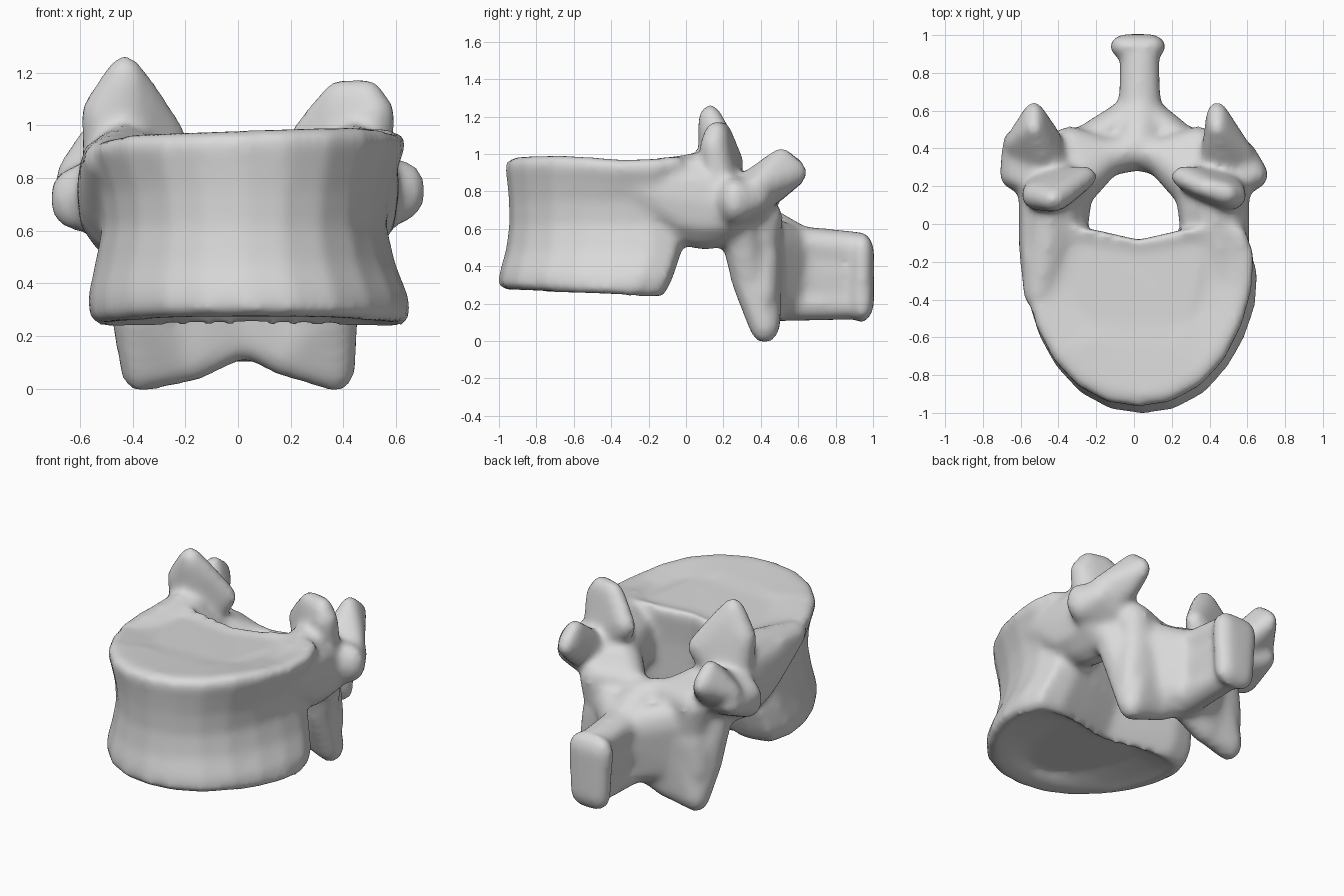
import bpy, bmesh, math
from mathutils import Vector

if "Cube" in bpy.data.objects:
    bpy.data.objects.remove(bpy.data.objects["Cube"], do_unlink=True)

bone = bpy.data.materials.new("bone grey")
bone.use_nodes = True
grey = (0.7, 0.7, 0.7, 1)
bone.diffuse_color = grey
bone.node_tree.nodes["Principled BSDF"].inputs["Base Color"].default_value = grey

bm = bmesh.new()


def hull(*blobs):
    """Convex hull wrapped around ellipsoids given as (centre, radii)."""
    part = bmesh.new()
    for centre, radii in blobs:
        made = bmesh.ops.create_icosphere(part, subdivisions=2, radius=1)
        for v in made["verts"]:
            v.co = Vector(c + k * r for c, k, r in zip(centre, v.co, radii))
    out = bmesh.ops.convex_hull(part, input=part.verts[:])
    bmesh.ops.delete(part, geom=[g for g in out["geom_interior"]
                                 if isinstance(g, bmesh.types.BMVert)], context="VERTS")
    mesh = bpy.data.meshes.new("part")
    part.to_mesh(mesh)
    part.free()
    bm.from_mesh(mesh)
    bpy.data.meshes.remove(mesh)


def ball(x, y, z, r, ry=None, rz=None):
    return (x, y, z), (r, ry or r, rz or r)


# Vertebral body: heart-shaped outline lofted through a waisted profile
half = [(0, -.99), (.17, -.965), (.33, -.88), (.46, -.74), (.55, -.56), (.605, -.36),
        (.62, -.17), (.57, -.02), (.42, .01), (.22, -.03)]
outline = half + [(0, -.08)] + [(-x, y) for x, y in half[:0:-1]]
profile = [(.32, .45), (.28, .8), (.26, .92), (.29, .985), (.36, .985), (.48, .92),
           (.62, .87), (.75, .89), (.86, .95), (.92, .99), (.96, .985), (.98, .93),
           (.965, .6)]
rings = []
for z, s in profile:
    low = max(0, (.5 - z) / .25)
    high = max(0, (z - .7) / .28)
    wall = .29 <= z <= .96
    ring = []
    for x, y in outline:
        front = max(0, min(1, (-.2 - y) / .5))
        px = x * s + .025 + .025 * low
        # The front wall is less waisted than the sides
        depth = s + (1 - s) * .55 * front if wall else s
        py = -.25 + (y + .25) * depth + front * (.025 * high - .025 * low)
        py -= low * .13 * (1 - front)
        dip = max(0, 1 - ((py + .3) / .3) ** 2)
        pz = z - low * .05 * (py + .75) + high * (.035 * px - .03 * dip)
        ring.append(bm.verts.new((px, py, pz)))
    rings.append(ring)
n = len(outline)
for a, b in zip(rings, rings[1:]):
    for i in range(n):
        j = (i + 1) % n
        bm.faces.new((a[i], a[j], b[j], b[i]))
bm.faces.new(rings[0][::-1])
bm.faces.new(rings[-1])

for s in (-1, 1):
    left = s > 0
    # Pedicle joining the body to the arch
    hull(ball(s * .5, -.36, .87, .09, .1, .08), ball(s * .46, -.24, .82, .14, .1, .12),
         ball(s * .45, -.08, .77, .17, .13, .22), ball(s * .43, .08, .75, .19, .13, .26))
    hull(ball(s * .43, -.04, .75, .19, .1, .24), ball(s * .43, .1, .74, .19, .12, .26),
         ball(s * .41, .24, .71, .21, .12, .2))
    # Superior articular process
    if left:
        crest = ball(.49, .16, 1.09, .07, .07, .09), ball(.39, .19, 1.09, .08, .06, .09)
    else:
        crest = ball(-.43, .13, 1.17, .08, .07, .1), ball(-.38, .17, 1.1, .09, .07, .09)
    hull(*crest, ball(s * .51, .15, 1.04, .09, .08), ball(s * .27, .25, .95, .08, .06),
         ball(s * .44, .19, .8, .15, .11))
    # Transverse process: low side knob, rear shoulder and raised blunt tip
    sx, sy = (.57, .37) if left else (.62, .43)
    kz = .75 if left else .72
    hull(ball(s * .63, .26, kz, .085, .08, .12), ball(s * .5, .22, .74, .12, .1, .16),
         ball(s * sx, sy, .76, .08, .08, .08), ball(s * .45, .35, .72, .1))
    tip = .44 if left else .53
    hull(ball(s * tip, .51, .97, .055, .06, .07), ball(s * tip, .58, .9, .06, .07, .08),
         ball(s * .47, .3, .76, .13, .1, .12), ball(s * sx, sy, .82, .07),
         ball(s * .46, .45, .8, .08))
    # Lamina: roof of the canal sloping out to the pedicle
    hull(ball(.02, .39, .53, .1, .11, .2), ball(s * .14, .36, .62, .1, .11, .14),
         ball(s * .3, .4, .45, .12, .1, .14))
    hull(ball(s * .14, .36, .62, .1, .1, .14), ball(s * .29, .24, .68, .13, .14, .16),
         ball(s * .34, .4, .66, .12, .12, .12), ball(s * .3, .4, .45, .12, .1, .14))
    # Lower lamina plate
    inner = .14 if left else .12
    hull(ball(.02, .42, .5, .1, .09, .14), ball(s * .32, .41, .45, .12, .1, .1),
         ball(s * .35, .41, .25, .11, .09, .1), ball(s * .18, .43, inner, .08, .08, .1),
         ball(.03, .45, .22, .08, .08, .1))
    # Inferior articular process
    side = .36 if left else .39
    hull(ball(s * .4, .28, .62, .13, .11, .12), ball(s * side, .34, .32, .1, .1, .1),
         ball(s * .22, .39, .35, .08, .08, .1))
    hull(ball(s * side, .34, .3, .1, .09, .1), ball(s * .37, .42, .085, .08, .085, .1),
         ball(s * .19, .43, inner, .07, .07, .1), ball(s * .3, .43, .32, .1, .08, .1))
    # Flared root of the spinous process
    hull(ball(s * .26, .43, .54, .09, .09, .14), ball(.03, .63, .46, .11, .06, .14),
         ball(s * .21, .44, .28, .08, .08, .12), ball(.03, .6, .25, .09, .06, .12))

# Spinous process: blade, upper ridge, lower edge and end plate
hull(ball(.03, .45, .42, .11, .08, .24), ball(.03, .9, .36, .095, .06, .2))
hull(ball(.02, .42, .64, .11, .08, .09), ball(.03, .58, .54, .12, .08, .1),
     ball(.02, .45, .4, .1))
hull(ball(.03, .58, .52, .12, .08, .1), ball(.03, .9, .49, .11, .06, .1))
hull(ball(.03, .5, .2, .1, .06, .1), ball(.03, .92, .2, .09, .06, .09))
hull(ball(-.05, .94, .48, .08, .065, .1), ball(.09, .94, .48, .08, .065, .1),
     ball(-.03, .94, .2, .08, .065, .1), ball(.08, .94, .2, .08, .065, .1))

bmesh.ops.recalc_face_normals(bm, faces=bm.faces)
mesh = bpy.data.meshes.new("vertebra")
bm.to_mesh(mesh)
bm.free()
mesh.materials.append(bone)
vertebra = bpy.data.objects.new("vertebra", mesh)
bpy.context.collection.objects.link(vertebra)

# Fuse the parts into one rounded bone
fuse = vertebra.modifiers.new("fuse", "REMESH")
fuse.mode = "VOXEL"
fuse.voxel_size = .02
fuse.use_smooth_shade = True
soften = vertebra.modifiers.new("soften", "SMOOTH")
soften.factor = .5
soften.iterations = 14
